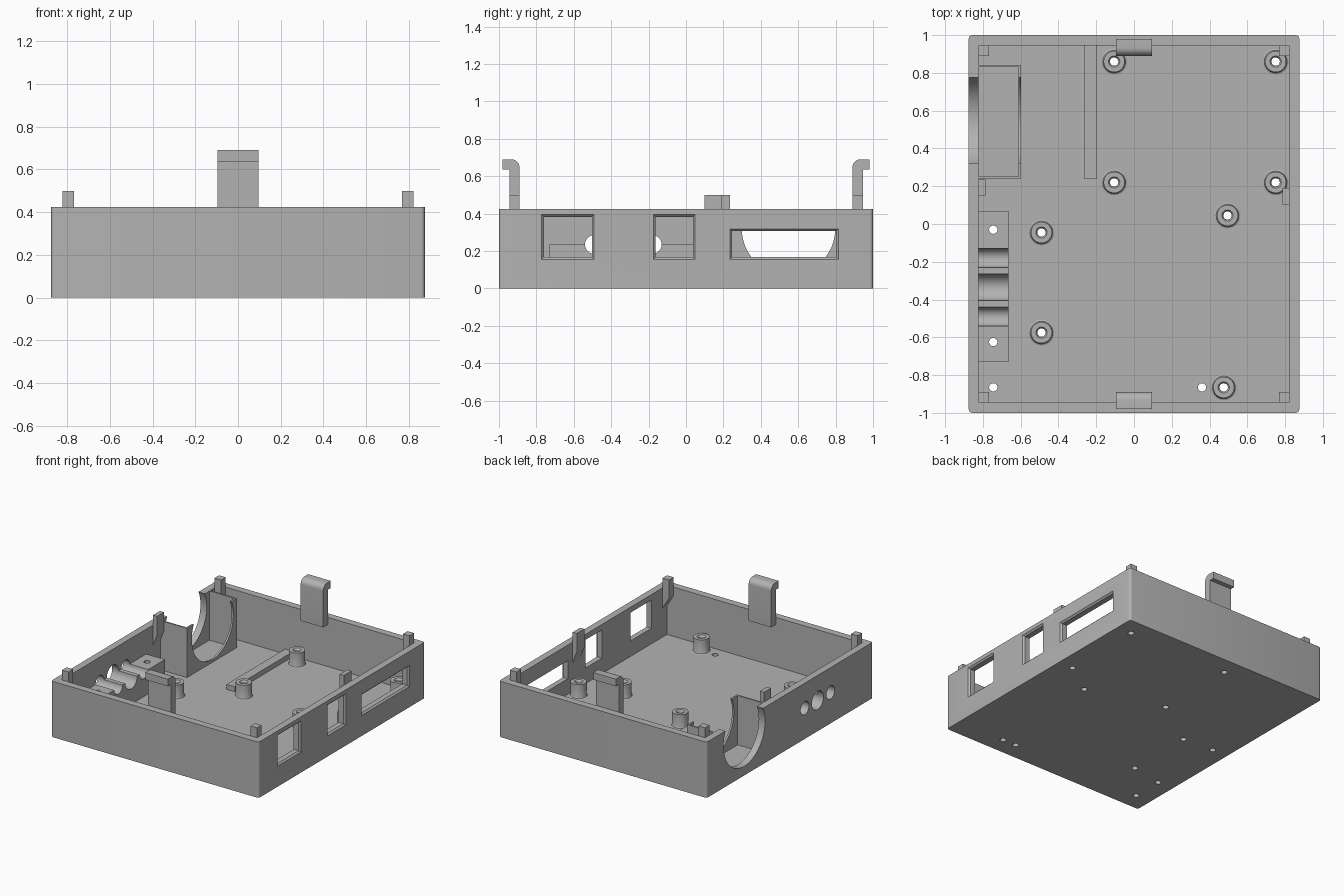
import bpy, bmesh, math
from mathutils import Matrix, Vector

if "Cube" in bpy.data.objects:
    bpy.data.objects.remove(bpy.data.objects["Cube"], do_unlink=True)

grey = bpy.data.materials.new("plain grey")
grey.use_nodes = True
grey.diffuse_color = (0.45, 0.45, 0.45, 1)
grey.node_tree.nodes["Principled BSDF"].inputs["Base Color"].default_value = grey.diffuse_color

HX, HY, RIM = 0.875, 1.0, 0.425      # outer half sizes and wall height
IX, IY, FLOOR = 0.822, 0.945, 0.05   # inner half sizes and floor height


def finish(name, bm):
    bmesh.ops.recalc_face_normals(bm, faces=bm.faces)
    mesh = bpy.data.meshes.new(name)
    bm.to_mesh(mesh)
    bm.free()
    mesh.materials.append(grey)
    obj = bpy.data.objects.new(name, mesh)
    bpy.context.scene.collection.objects.link(obj)
    return obj


def box(name, x, y, z):
    bm = bmesh.new()
    size = Matrix.Diagonal((x[1] - x[0], y[1] - y[0], z[1] - z[0], 1))
    mid = Matrix.Translation((sum(x) / 2, sum(y) / 2, sum(z) / 2))
    bmesh.ops.create_cube(bm, size=1, matrix=mid @ size)
    return finish(name, bm)


def cylinder(name, center, radius, length, axis="Z", segments=24):
    bm = bmesh.new()
    turn = Matrix.Rotation(math.pi / 2, 4, "Y") if axis == "X" else Matrix()
    bmesh.ops.create_cone(bm, cap_ends=True, segments=segments, radius1=radius, radius2=radius,
                          depth=length, matrix=Matrix.Translation(center) @ turn)
    return finish(name, bm)


def prism(name, points, offset):
    """Extrude a closed outline of 3D points along an offset."""
    bm = bmesh.new()
    face = bm.faces.new([bm.verts.new(p) for p in points])
    grown = bmesh.ops.extrude_face_region(bm, geom=[face])["geom"]
    moved = [v for v in grown if isinstance(v, bmesh.types.BMVert)]
    bmesh.ops.translate(bm, verts=moved, vec=Vector(offset))
    return finish(name, bm)


def smooth(obj):
    bpy.ops.object.select_all(action="DESELECT")
    obj.select_set(True)
    bpy.context.view_layer.objects.active = obj
    bpy.ops.object.shade_smooth_by_angle(angle=math.radians(30))


def cut(obj, cutters):
    """Subtract every cutter, bake the result and discard the cutters."""
    for c in cutters:
        mod = obj.modifiers.new("cut", "BOOLEAN")
        mod.operation, mod.solver, mod.object = "DIFFERENCE", "EXACT", c
    bpy.context.view_layer.update()
    baked = bpy.data.meshes.new_from_object(obj.evaluated_get(bpy.context.evaluated_depsgraph_get()))
    obj.modifiers.clear()
    obj.data = baked
    for c in cutters:
        bpy.data.objects.remove(c, do_unlink=True)
    smooth(obj)


def window_cutter(y, z):
    """Opening in the +x wall with a chamfered outer edge."""
    bm = bmesh.new()
    rings = []
    for x, grow in ((IX - 0.03, 0), (HX - 0.012, 0), (HX + 0.008, 0.02)):
        corners = ((y[0] - grow, z[0] - grow), (y[1] + grow, z[0] - grow),
                   (y[1] + grow, z[1] + grow), (y[0] - grow, z[1] + grow))
        rings.append([bm.verts.new((x, a, b)) for a, b in corners])
    for lower, upper in zip(rings, rings[1:]):
        for i in range(4):
            j = (i + 1) % 4
            bm.faces.new((lower[i], lower[j], upper[j], upper[i]))
    bm.faces.new(rings[0])
    bm.faces.new(rings[-1])
    return finish("window_cutter", bm)


# Positions of posts, screw holes and cable grooves
posts = [(-0.105, 0.86), (0.75, 0.86), (-0.105, 0.22), (0.75, 0.22),
         (0.495, 0.045), (-0.49, -0.045), (-0.49, -0.575), (0.475, -0.865)]
block_holes = [(-0.745, -0.03), (-0.745, -0.625)]
floor_holes = [(-0.745, -0.865), (0.36, -0.865)]
grooves = [(-0.49, 0.05), (-0.335, 0.07), (-0.18, 0.05)]
GROOVE_Z = 0.235


def screw_cutters(places):
    return [cylinder("screw_cutter", (x, y, 0.1), 0.022, 0.5) for x, y in places]


def groove_cutters():
    return [cylinder("groove_cutter", (-0.77, y, GROOVE_Z), r, 0.4, "X", 32) for y, r in grooves]


def round_cutter():
    return cylinder("round_cutter", (-0.75, 0.548, 0.32), 0.25, 0.4, "X", 64)


# Case shell: rounded tray with windows, round side opening and holes
shell = box("case_shell", (-HX, HX), (-HY, HY), (0, RIM))
bm = bmesh.new()
bm.from_mesh(shell.data)
uprights = [e for e in bm.edges if abs(e.verts[0].co.z - e.verts[1].co.z) > 0.1]
bmesh.ops.bevel(bm, geom=uprights, offset=0.018, segments=4, profile=0.5, affect="EDGES")
bm.to_mesh(shell.data)
bm.free()
cut(shell, [box("cavity_cutter", (-IX, IX), (-IY, IY), (FLOOR, 1)),
            window_cutter((-0.76, -0.503), (0.168, 0.383)),
            window_cutter((-0.163, 0.037), (0.168, 0.383)),
            window_cutter((0.247, 0.803), (0.168, 0.306)),
            round_cutter()] + groove_cutters()
    + screw_cutters(posts + block_holes + floor_holes))

# Duct box behind the round opening
duct = box("duct_box", (-IX, -0.598), (0.24, 0.843), (FLOOR, RIM))
cut(duct, [box("duct_cutter", (-0.9, -0.612), (0.252, 0.831), (FLOOR - 0.02, 1)), round_cutter()])

# Grooved clamp block for side sockets
block = box("clamp_block", (-IX, -0.665), (-0.73, 0.07), (FLOOR, GROOVE_Z))
cut(block, groove_cutters() + screw_cutters(block_holes))

# Low rib on the floor
box("floor_rib", (-0.265, -0.195), (0.24, IY), (FLOOR, 0.088))

# Hollow screw posts with a flared foot
profile = [(0.022, FLOOR), (0.068, FLOOR), (0.06, 0.054), (0.056, 0.064), (0.056, 0.157),
           (0.03, 0.157), (0.022, 0.145)]
for n, (px, py) in enumerate(posts):
    bm = bmesh.new()
    steps = 28
    rings = [[bm.verts.new((px + r * math.cos(math.tau * s / steps),
                            py + r * math.sin(math.tau * s / steps), z)) for r, z in profile]
             for s in range(steps)]
    for s in range(steps):
        a, b = rings[s], rings[(s + 1) % steps]
        for i in range(len(profile)):
            j = (i + 1) % len(profile)
            bm.faces.new((a[i], a[j], b[j], b[i]))
    smooth(finish(f"screw_post_{n + 1}", bm))

# Snap hooks at front and back, rounded on the inner top corner
for label, side in (("front", -1), ("back", 1)):
    arc = [(0.933 - 0.043 * math.cos(t * math.pi / 16), 0.647 + 0.043 * math.sin(t * math.pi / 16))
           for t in range(9)]
    outline = [(IY, 0.37), (0.89, 0.37)] + arc + [(0.98, 0.69), (0.98, 0.635), (IY, 0.635)]
    smooth(prism(f"{label}_hook", [(-0.095, side * y, z) for y, z in outline], (0.19, 0, 0)))

# Locating tabs, tapering into the wall below
TAB = 0.5


def tab(name, sx, depth, y0, y1):
    inner = IX - depth
    outline = [(IX, TAB), (inner, TAB), (inner, 0.36), (IX, 0.27)]
    prism(name, [(sx * x, y0, z) for x, z in outline], (0, y1 - y0, 0))


for sx, xname in ((-1, "right"), (1, "left")):
    for sy, yname in ((-1, "front"), (1, "back")):
        tab(f"{yname}_{xname}_corner_tab", sx, 0.055, sy * 0.89, sy * IY)
tab("right_middle_tab", -1, 0.035, 0.152, 0.235)
tab("left_middle_tab", 1, 0.035, 0.1, 0.19)
